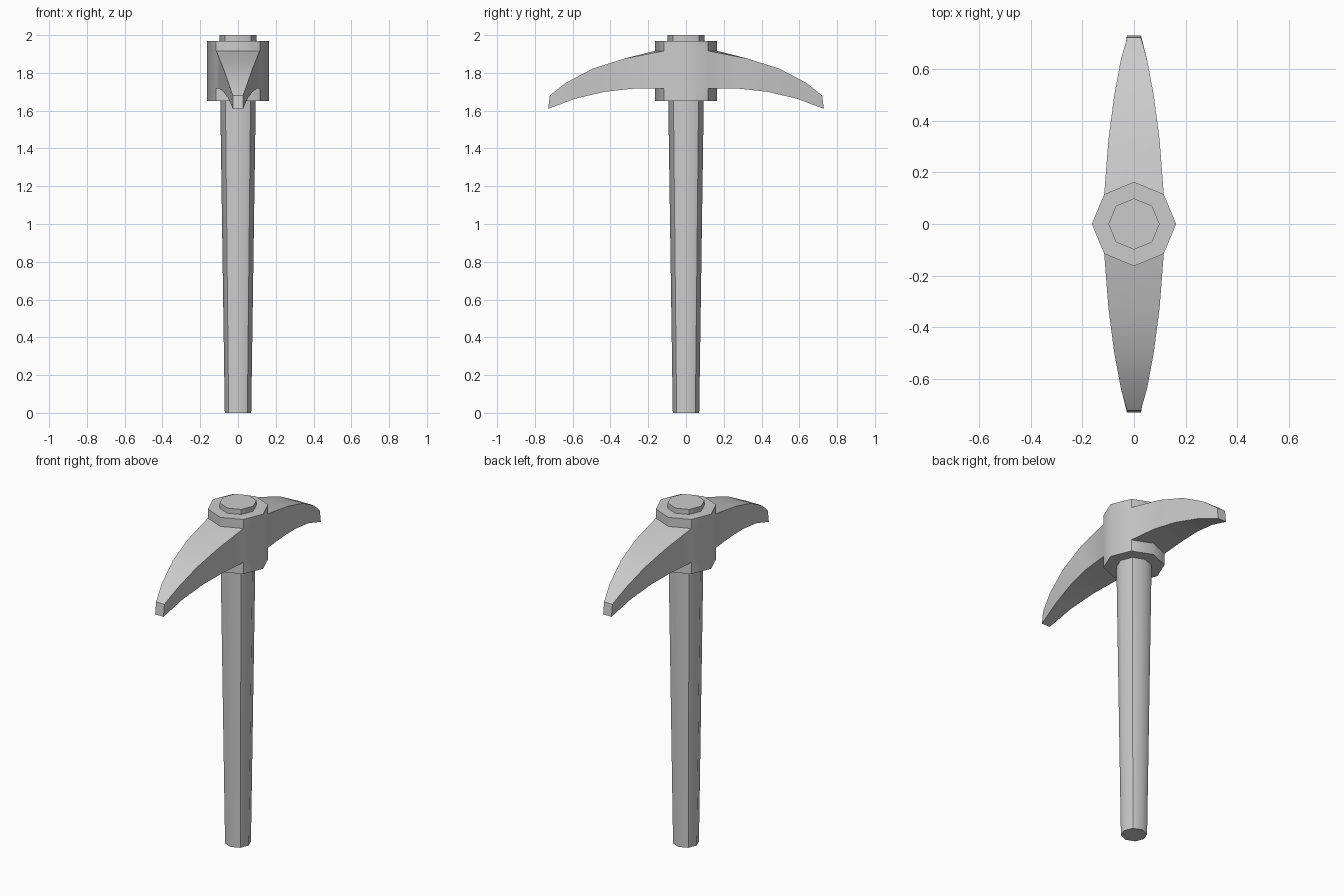
import bpy
import bmesh
import math

default = bpy.data.objects.get("Cube")
if default:
    bpy.data.objects.remove(default, do_unlink=True)

grey = bpy.data.materials.new("plain grey")
grey.use_nodes = True
colour = (0.6, 0.6, 0.6, 1)
grey.diffuse_color = colour
grey.node_tree.nodes["Principled BSDF"].inputs["Base Color"].default_value = colour


def octagon_ring(bm, radius, z):
    ring = []
    for i in range(8):
        a = i * math.pi / 4
        ring.append(bm.verts.new((radius * math.cos(a), radius * math.sin(a), z)))
    return ring


def bridge(bm, a, b, skip=()):
    n = len(a)
    for i in range(n):
        if i not in skip:
            j = (i + 1) % n
            bm.faces.new((a[i], a[j], b[j], b[i]))


def on_axis(edge):
    # Upright edges straight ahead or to the side stay soft
    return any(all(abs(v.co[k]) < 0.001 for v in edge.verts) for k in (0, 1))


def finish(bm, name):
    bmesh.ops.recalc_face_normals(bm, faces=bm.faces)
    for face in bm.faces:
        face.smooth = True
    for edge in bm.edges:
        edge.smooth = edge.calc_face_angle(0) < math.radians(40) or on_axis(edge)
    mesh = bpy.data.meshes.new(name)
    bm.to_mesh(mesh)
    bm.free()
    mesh.materials.append(grey)
    obj = bpy.data.objects.new(name, mesh)
    bpy.context.collection.objects.link(obj)


# Tapered eight-sided handle, poking out above the head
bm = bmesh.new()
bottom = octagon_ring(bm, 0.07, 0)
top = octagon_ring(bm, 0.099, 2)
bridge(bm, bottom, top)
bm.faces.new(bottom)
bm.faces.new(top)
finish(bm, "handle")

# Collar, open at front and back where the blades grow out of it
bm = bmesh.new()
rings = [octagon_ring(bm, 0.163, z) for z in (1.65, 1.718, 1.917, 1.97)]
bridge(bm, rings[0], rings[1])
bridge(bm, rings[1], rings[2], skip=(1, 2, 5, 6))
bridge(bm, rings[2], rings[3])
bm.faces.new(rings[0])
bm.faces.new(rings[3])

# Curved blades: half width, top y, top z, bottom y, bottom z
stations = [
    (0.099, 0.325, 1.876, 0.285, 1.716),
    (0.077, 0.495, 1.822, 0.43, 1.70),
    (0.051, 0.635, 1.748, 0.585, 1.664),
    (0.027, 0.721, 1.68, 0.73, 1.61),
]
for side, first in ((1, 1), (-1, 5)):
    lower = rings[1][first:first + 3]
    upper = rings[2][first:first + 3]
    section = lower + upper[::-1]
    for w, ty, tz, by, bz in stations:
        low = [bm.verts.new((side * x, side * by, bz)) for x in (w, 0, -w)]
        high = [bm.verts.new((side * x, side * ty, tz)) for x in (-w, 0, w)]
        bridge(bm, section, low + high)
        section = low + high
    bm.faces.new(section)
finish(bm, "pick_head")
